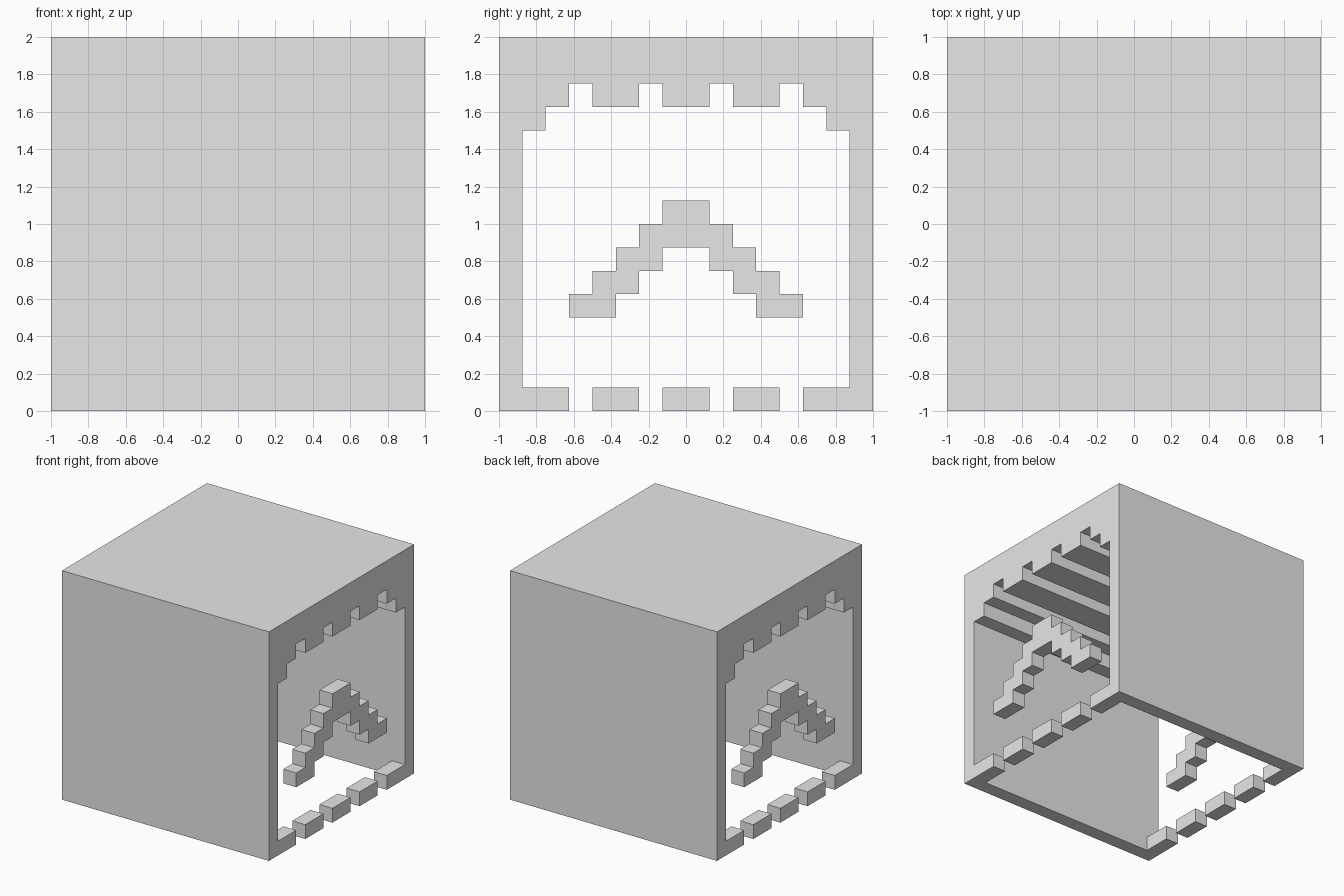
import bpy, bmesh

U = 0.125  # one block of the stepped grid

cube = bpy.data.objects.get("Cube")
if cube:
    bpy.data.objects.remove(cube, do_unlink=True)

grey = bpy.data.materials.new("light grey")
grey.use_nodes = True
grey.diffuse_color = (0.8, 0.8, 0.8, 1)
grey.node_tree.nodes["Principled BSDF"].inputs["Base Color"].default_value = (0.8, 0.8, 0.8, 1)


def extrude_profile(name, profile, x0, x1):
    """Extrude a closed (y, z) outline, given in blocks, from x0 to x1."""
    bm = bmesh.new()
    face = bm.faces.new([bm.verts.new((x0 * U, y * U, z * U)) for y, z in profile])
    out = bmesh.ops.extrude_face_region(bm, geom=[face])
    moved = [v for v in out["geom"] if isinstance(v, bmesh.types.BMVert)]
    bmesh.ops.translate(bm, verts=moved, vec=((x1 - x0) * U, 0, 0))
    bmesh.ops.recalc_face_normals(bm, faces=bm.faces)
    mesh = bpy.data.meshes.new(name)
    bm.to_mesh(mesh)
    bm.free()
    mesh.materials.append(grey)
    obj = bpy.data.objects.new(name, mesh)
    bpy.context.collection.objects.link(obj)
    return obj


def mirrored(half):
    """Complete a half outline across y = 0."""
    return half + [(-y, z) for y, z in reversed(half)]


def steps(heights, widths):
    """Stepped line from the middle outwards: each height runs to its width."""
    line = []
    for i, (z, y) in enumerate(zip(heights, widths)):
        if i:
            line.append((widths[i - 1], z))
        line.append((y, z))
    return line


# Shell: front and back walls joined by a roof with a grooved, stepped underside
ceiling = steps([13, 14, 13, 14, 13, 12], [1, 2, 4, 5, 6, 7])
shell = ceiling + [(7, 0), (8, 0), (8, 16)]
extrude_profile("shell", mirrored(shell), -8, 8)

# Chevron, stepped on both its upper and lower edge
upper = steps([9, 8, 7, 6, 5], [1, 2, 3, 4, 5])
lower = steps([7, 6, 5, 4], [1, 2, 3, 5])
chevron = upper + lower[::-1]

# Sill blocks along each open side, as (start, end) in y
sill = [(-7, -5), (-4, -2), (-1, 1), (2, 4), (5, 7)]

for side, x in (("left", 7), ("right", -8)):
    extrude_profile(side + "_chevron", mirrored(chevron), x, x + 1)
    for i, (a, b) in enumerate(sill, 1):
        extrude_profile(f"{side}_sill_block_{i}", [(a, 0), (b, 0), (b, 1), (a, 1)], x, x + 1)
